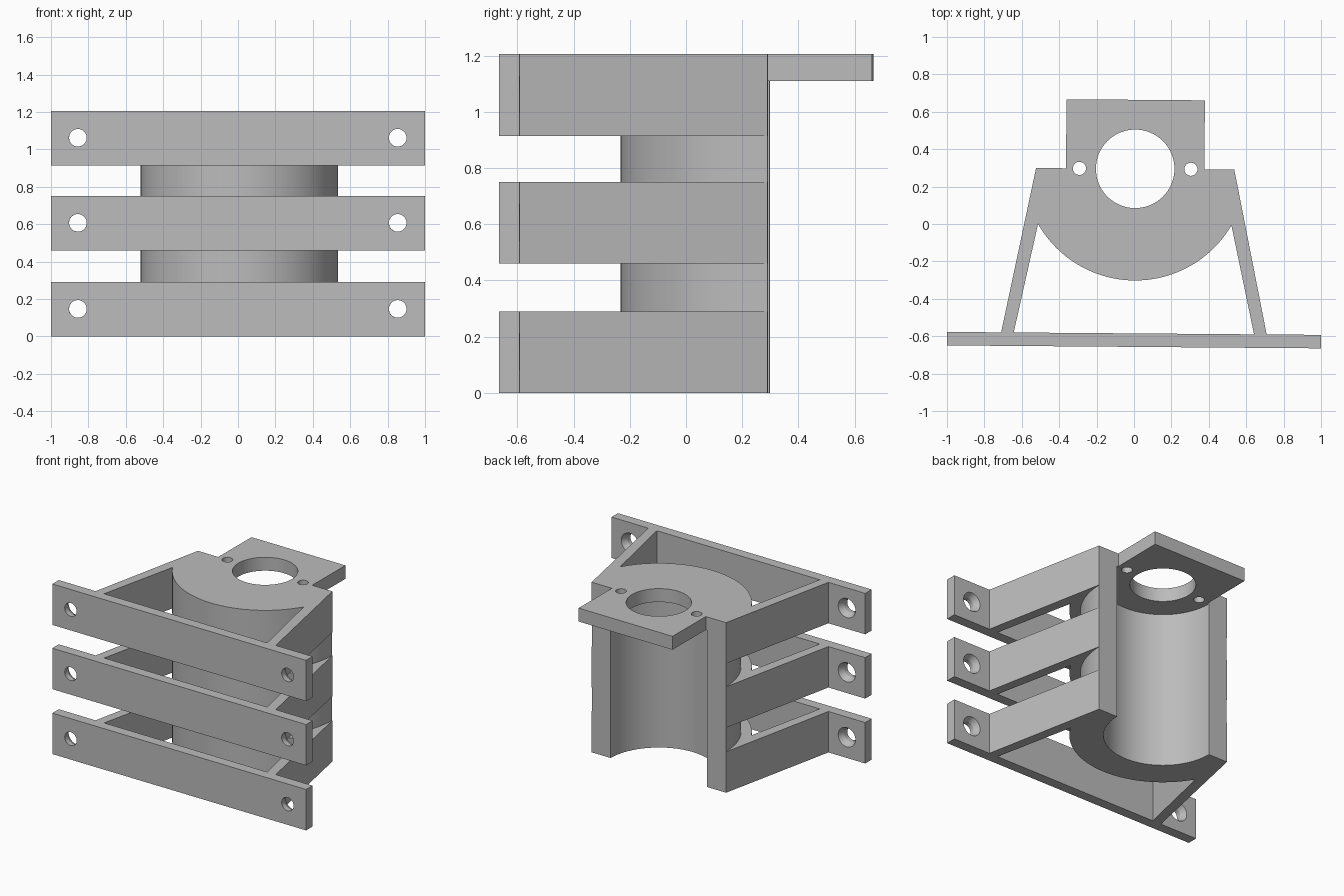
import bpy, bmesh, math
from mathutils import Matrix

cube = bpy.data.objects.get("Cube")
if cube:
    bpy.data.objects.remove(cube, do_unlink=True)

HEIGHT = 1.205
TIERS = [(0, 0.29), (0.46, 0.75), (0.915, HEIGHT)]
AXIS_Y = 0.295          # centre of the bore, also the flat back
COVER_Z = 1.11          # underside of the cover

grey = bpy.data.materials.new("grey_plastic")
grey.use_nodes = True
grey.diffuse_color = (0.5, 0.5, 0.5, 1)
grey.node_tree.nodes["Principled BSDF"].inputs["Base Color"].default_value = (0.5, 0.5, 0.5, 1)


def add_object(name, bm):
    bmesh.ops.recalc_face_normals(bm, faces=bm.faces)
    mesh = bpy.data.meshes.new(name)
    bm.to_mesh(mesh)
    bm.free()
    mesh.materials.append(grey)
    obj = bpy.data.objects.new(name, mesh)
    bpy.context.collection.objects.link(obj)
    return obj


def prism(name, outline, z0, z1):
    """Extrude a plan outline from z0 to z1."""
    bm = bmesh.new()
    face = bm.faces.new([bm.verts.new((x, y, z0)) for x, y in outline])
    top = bmesh.ops.extrude_face_region(bm, geom=[face])["geom"]
    verts = [v for v in top if isinstance(v, bmesh.types.BMVert)]
    bmesh.ops.translate(bm, verts=verts, vec=(0, 0, z1 - z0))
    return add_object(name, bm)


def box(name, x, y0, y1, z0, z1):
    return prism(name, [(-x, y0), (x, y0), (x, y1), (-x, y1)], z0, z1)


def drill(start, length, r0, r1=None, along_y=False):
    """Round cutter running up z or back along y from its start point."""
    bm = bmesh.new()
    turn = Matrix.Rotation(-math.pi / 2, 4, "X") if along_y else Matrix()
    place = Matrix.Translation(start) @ turn @ Matrix.Translation((0, 0, length / 2))
    bmesh.ops.create_cone(bm, cap_ends=True, segments=64, radius1=r0,
                          radius2=r1 or r0, depth=length, matrix=place)
    obj = add_object("cutter", bm)
    obj.hide_render = True
    return obj


def arc(radius, a0, a1, steps=48):
    angles = [math.radians(a0 + (a1 - a0) * i / steps) for i in range(steps + 1)]
    return [(radius * math.cos(a), AXIS_Y + radius * math.sin(a)) for a in angles]


def combine(target, other, operation):
    mod = target.modifiers.new("combine", "BOOLEAN")
    mod.operation = operation
    mod.solver = "EXACT"
    mod.object = other
    bpy.context.view_layer.objects.active = target
    bpy.ops.object.modifier_apply(modifier=mod.name)
    bpy.data.objects.remove(other, do_unlink=True)


# Half-round core
bracket = prism("motor_bracket", arc(0.528, 180, 360), 0, HEIGHT)

# Splayed arms with a thicker collar, and a wall plate, on every tier
tier_outline = ([(-0.717, -0.62), (-0.53, AXIS_Y), (0.53, AXIS_Y), (0.717, -0.62), (0.65, -0.62)]
                + arc(0.597, -30, -150) + [(-0.65, -0.62)])
for z0, z1 in TIERS:
    combine(bracket, prism("arms", tier_outline, z0, z1), "UNION")
    combine(bracket, box("wall_plate", 1, -0.657, -0.585, z0, z1), "UNION")

# Cover tab reaching out of the back
combine(bracket, box("cover_tab", 0.37, 0.1, 0.664, COVER_Z, HEIGHT), "UNION")

# Open trough below the cover, shaft hole and two small screw holes through it
combine(bracket, drill((0, AXIS_Y, -0.1), COVER_Z + 0.1, 0.38), "DIFFERENCE")
for x, radius in ((0, 0.21), (-0.298, 0.035), (0.298, 0.035)):
    combine(bracket, drill((x, AXIS_Y, 1), 0.4, radius), "DIFFERENCE")

# Wall screw holes, countersunk from behind
for z0, z1 in TIERS:
    for x in (-0.855, 0.855):
        z = (z0 + z1) / 2 + 0.002
        combine(bracket, drill((x, -0.75, z), 0.25, 0.047, along_y=True), "DIFFERENCE")
        combine(bracket, drill((x, -0.625, z), 0.05, 0.047, 0.073, along_y=True), "DIFFERENCE")

# Slight turn of the whole part, then smooth the round walls
bracket.data.transform(Matrix.Translation((0.004, 0, 0)) @ Matrix.Rotation(math.radians(-0.45), 4, "Z"))
bpy.ops.object.select_all(action="DESELECT")
bracket.select_set(True)
bpy.context.view_layer.objects.active = bracket
bpy.ops.object.shade_smooth_by_angle(angle=math.radians(25))
